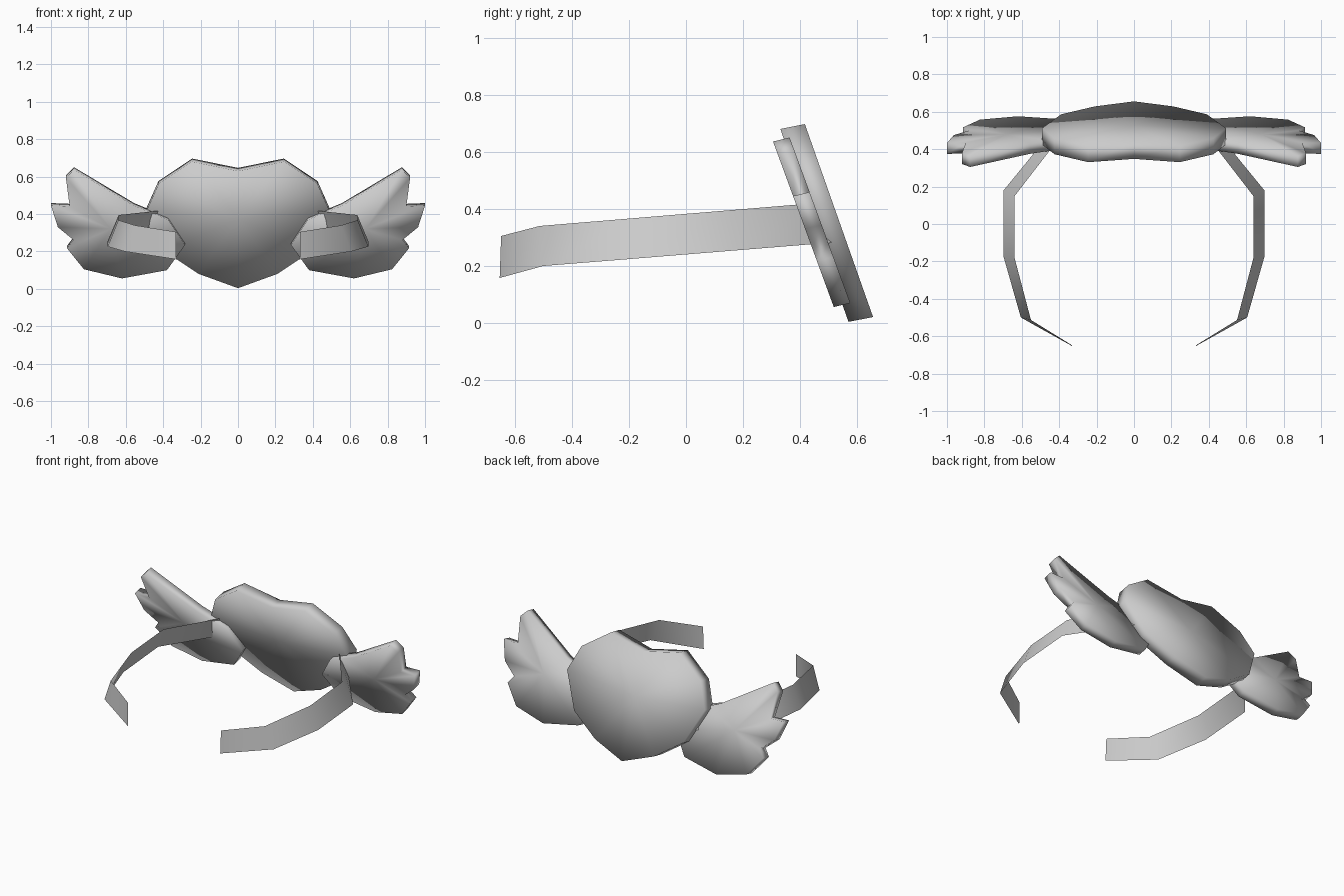
import bpy, bmesh

if "Cube" in bpy.data.objects:
    bpy.data.objects.remove(bpy.data.objects["Cube"])


def finish(name, bm):
    me = bpy.data.meshes.new(name)
    bm.to_mesh(me)
    bm.free()
    me.shade_smooth()
    ob = bpy.data.objects.new(name, me)
    bpy.context.collection.objects.link(ob)
    return ob


def plate(name, outline, y0, lean, depth):
    """Leaning slab: outline in x,z, front y = y0 - lean * z, pushed back by depth."""
    bm = bmesh.new()
    front = [bm.verts.new((x, y0 - lean * z, z)) for x, z in outline]
    back = [bm.verts.new((v.co.x, v.co.y + depth[0], v.co.z + depth[1])) for v in front]
    caps = [bm.faces.new(front), bm.faces.new(back[::-1])]
    n = len(front)
    for i in range(n):
        j = (i + 1) % n
        bm.faces.new((front[i], back[i], back[j], front[j]))
    bmesh.ops.poke(bm, faces=caps)
    bmesh.ops.recalc_face_normals(bm, faces=bm.faces)
    return finish(name, bm)


def ribbon(name, upper, lower):
    bm = bmesh.new()
    a = [bm.verts.new(p) for p in upper]
    b = [bm.verts.new(p) for p in lower]
    for i in range(len(a) - 1):
        bm.faces.new((a[i], a[i + 1], b[i + 1], b[i]))
    return finish(name, bm)


# Heart plate, mirrored half outline
half = [(0.245, 0.68), (0.425, 0.56), (0.492, 0.41), (0.39, 0.2), (0.21, 0.08)]
heart = [(0, 0.63)] + half + [(0, 0.004)] + [(-x, z) for x, z in reversed(half)]
plate("heart_plate", heart, 0.571, 0.3536, (0.086, 0.017))

# Wing outline with three feather tips, and strap edges
wing = [(0.283, 0.235), (0.38, 0.1), (0.62, 0.056), (0.824, 0.105), (0.914, 0.217),
        (0.88, 0.262), (0.963, 0.33), (1.0, 0.445), (0.9, 0.441), (0.92, 0.594),
        (0.876, 0.636), (0.556, 0.445), (0.46, 0.405), (0.374, 0.37)]
upper = [(0.36, 0.51, 0.425), (0.638, 0.15, 0.395), (0.64, -0.176, 0.368),
         (0.551, -0.513, 0.34), (0.332, -0.648, 0.305)]
lower = [(0.425, 0.513, 0.282), (0.697, 0.18, 0.255), (0.697, -0.176, 0.226),
         (0.605, -0.5, 0.2), (0.33, -0.653, 0.158)]

for side, s in (("left", -1), ("right", 1)):
    plate("wing_" + side, [(s * x, z) for x, z in wing], 0.5385, 0.367, (0.058, 0.014))
    ribbon("strap_" + side, [(s * x, y, z) for x, y, z in upper],
           [(s * x, y, z) for x, y, z in lower])
